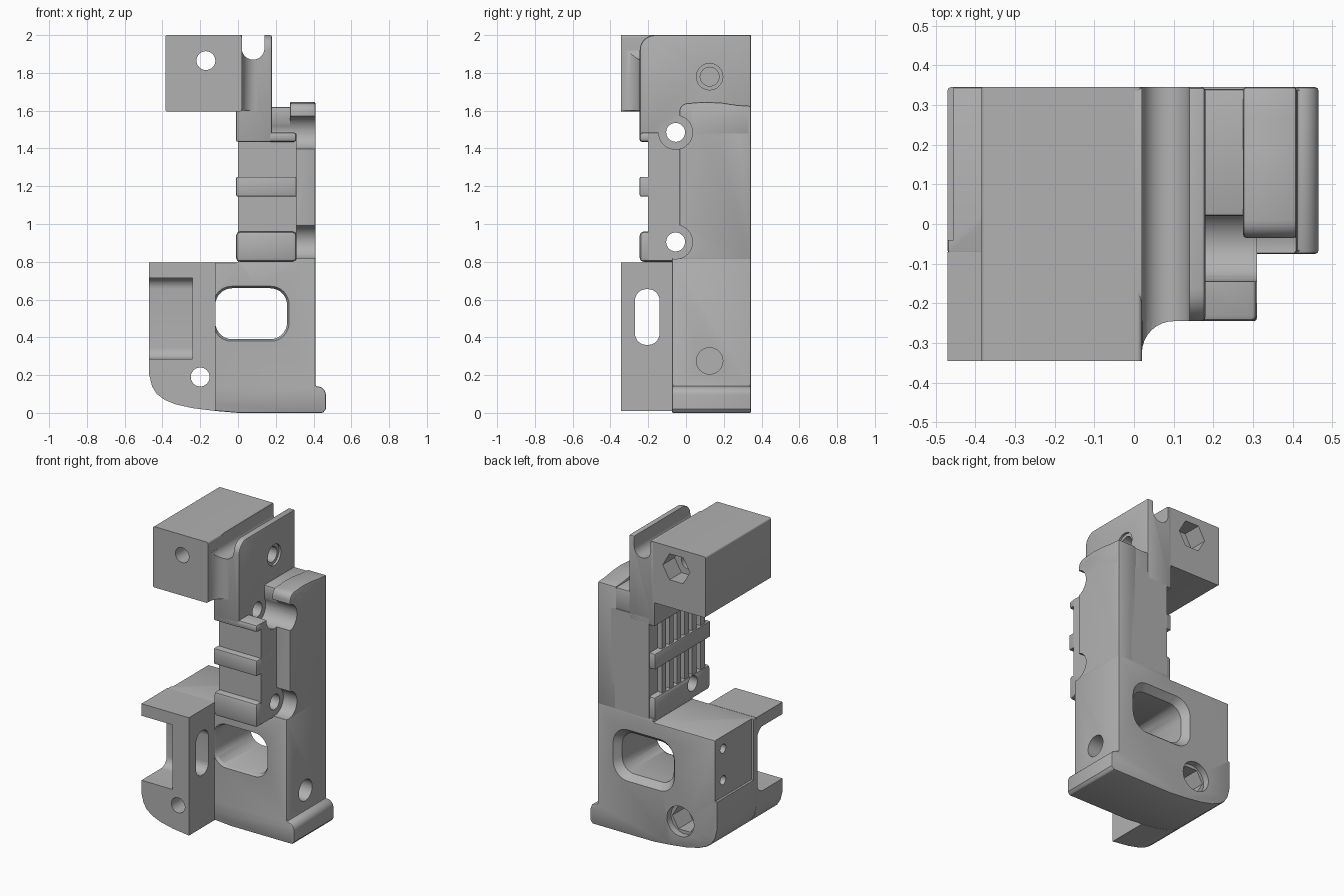
import bpy, bmesh, math
from math import sin, cos, pi, radians

if "Cube" in bpy.data.objects:
    bpy.data.objects.remove(bpy.data.objects["Cube"], do_unlink=True)

grey = bpy.data.materials.new("plain grey")
grey.use_nodes = True
grey.diffuse_color = (0.44, 0.44, 0.44, 1)
grey.node_tree.nodes["Principled BSDF"].inputs["Base Color"].default_value = (0.44, 0.44, 0.44, 1)


def activate(ob):
    bpy.ops.object.select_all(action='DESELECT')
    ob.select_set(True)
    bpy.context.view_layer.objects.active = ob


def prism(name, pts, axis, a, b, grow=0.0, bevel=0.0):
    """Extrude a 2D profile along an axis; grow widens the far end."""
    place = {'x': lambda u, v, t: (t, u, v),
             'y': lambda u, v, t: (u, t, v),
             'z': lambda u, v, t: (u, v, t)}[axis]
    us, vs = [p[0] for p in pts], [p[1] for p in pts]
    cu, cv = (min(us) + max(us)) / 2, (min(vs) + max(vs)) / 2
    su = 1 + 2 * grow / (max(us) - min(us))
    sv = 1 + 2 * grow / (max(vs) - min(vs))
    bm = bmesh.new()
    near = [bm.verts.new(place(u, v, a)) for u, v in pts]
    far = [bm.verts.new(place(cu + (u - cu) * su, cv + (v - cv) * sv, b)) for u, v in pts]
    bm.faces.new(near)
    bm.faces.new(far)
    n = len(pts)
    for i in range(n):
        j = (i + 1) % n
        bm.faces.new((near[i], near[j], far[j], far[i]))
    bmesh.ops.recalc_face_normals(bm, faces=bm.faces)
    me = bpy.data.meshes.new(name)
    bm.to_mesh(me)
    bm.free()
    me.materials.append(grey)
    ob = bpy.data.objects.new(name, me)
    bpy.context.collection.objects.link(ob)
    if bevel:
        m = ob.modifiers.new("edge", 'BEVEL')
        m.width, m.segments, m.limit_method, m.angle_limit = bevel, 2, 'ANGLE', radians(40)
        activate(ob)
        bpy.ops.object.modifier_apply(modifier=m.name)
    return ob


def arc(cu, cv, r, start, end, n=8):
    return [(cu + r * cos(radians(start + (end - start) * i / n)),
             cv + r * sin(radians(start + (end - start) * i / n))) for i in range(n + 1)]


def rect(u0, u1, v0, v1):
    return [(u0, v0), (u1, v0), (u1, v1), (u0, v1)]


def rounded(u0, u1, v0, v1, r):
    return (arc(u0 + r, v0 + r, r, 180, 270) + arc(u1 - r, v0 + r, r, 270, 360)
            + arc(u1 - r, v1 - r, r, 0, 90) + arc(u0 + r, v1 - r, r, 90, 180))


def circle(u, v, r, n=32):
    return arc(u, v, r, 0, 360 - 360 / n, n - 1)


def cut(parts, *profile):
    tool = prism("cutter", *profile)
    tool.hide_render = True
    for ob in parts:
        m = ob.modifiers.new("cut", 'BOOLEAN')
        m.operation, m.solver, m.object = 'DIFFERENCE', 'EXACT', tool
        activate(ob)
        bpy.ops.object.modifier_apply(modifier=m.name)
    bpy.data.objects.remove(tool, do_unlink=True)


# Lower body with curved bottom and foot
curve = [(-.47, .2), (-.455, .14), (-.43, .1), (-.39, .07), (-.33, .045), (-.24, .025), (-.12, .01)]
lower_body = prism("lower_body", [(-.47, .795)] + curve + [(0, 0), (.45, 0), (.465, .02)]
                   + arc(.42, .095, .045, 0, 90) + [(.41, .14), (.41, .82), (0, .82), (0, .795)],
                   'y', -.075, .345, 0, .008)
side_block = prism("side_block", [(-.47, .795)] + curve + [(-.12, .795)], 'y', -.345, -.07)

# Column, raised outer rail and upper body
column = prism("column", rect(.03, .31, -.2, .345), 'z', .81, 1.48)
column_top = prism("column_top", rect(.03, .41, .02, .34), 'z', 1.47, 1.62, 0, .008)
rail = prism("outer_rail", [(-.035, .81), (.345, .81), (.345, 1.625), (.27, 1.63), (.19, 1.642),
                            (.1, 1.647)] + arc(.01, 1.595, .045, 90, 180, 5),
             'x', .275, .41, 0, .008)
upper = prism("upper_body", [(-.245, 1.435), (.345, 1.435), (.345, 2)]
              + arc(-.165, 1.92, .08, 90, 180), 'x', -.01, .18, 0, .01)
blend = prism("corner_blend", [(0, -.2), (0, -.34)] + arc(.1, -.325, .08, 180, 90) + [(.1, -.2)],
              'z', 1.6, 1.92)
top_block = prism("top_block", rounded(-.385, .02, 1.595, 2, .012), 'y', -.345, .345)

# Grip bands and the vertical ribs between them
bands = [prism("grip_band", rect(-.245, .34, z0, z1), 'x', -.01, .31, 0, bev)
         for z0, z1, bev in ((.8, .96, .02), (1.145, 1.25, .008), (1.435, 1.485, .015))]
ribs = [prism("grip_rib", rect(0, .035, y, y + .045), 'z', .9, 1.46)
        for y in (-.198, -.11, -.03, .05, .13, .21)]

# Groove on top
cut([upper, top_block, blend], arc(.08, 1.93, .06, 180, 360, 14) + [(.14, 2.1), (.02, 2.1)],
    'y', -.5, .5)

# Cross bolt holes with counterbores
for z, inner in ((1.485, .18), (.905, .31)):
    drilled = [column, column_top, rail, upper, lower_body] + bands + ribs
    cut(drilled, circle(-.055, z, .05), 'x', -.1, .6)
    cut([column, column_top, rail, lower_body] + bands, circle(-.055, z, .09), 'x', inner, .6)

# Blind holes in the right side
cut([upper], circle(.125, 1.78, .07), 'x', .165, .3)
cut([upper], circle(.125, 1.78, .05), 'x', .06, .3)
cut([rail], circle(.1, 1.535, .042), 'x', .33, .6)
cut([lower_body], circle(.125, .275, .07), 'x', .25, .6)

# Window through the lower body, widened at both mouths
window = rounded(-.12, .26, .39, .66, .09)
cut([lower_body], window, 'y', -.5, .5)
cut([lower_body], window, 'y', .30, .35, .04)
cut([lower_body], rounded(-.118, .258, .392, .658, .09), 'y', -.05, -.08, .015)

# Side block pocket, slot and the shallow side panel with pin holes
cut([side_block], rounded(-.6, -.08, .285, .715, .06), 'x', -.6, -.24)
cut([side_block], rounded(-.27, -.14, .36, .655, .06), 'x', -.3, -.05)
cut([lower_body, side_block], rect(-.04, .4, .39, .9), 'x', -.6, -.455)
for z in (.71, .5):
    cut([lower_body], circle(.26, z, .03, 16), 'x', -.6, -.38)

# Bolt holes along the depth with nut pockets at the back
cut([top_block], circle(-.17, 1.865, .05), 'y', -.5, .5)
cut([top_block], circle(-.17, 1.865, .1, 6), 'y', .22, .5)
cut([side_block, lower_body], circle(-.2, .19, .05), 'y', -.5, .5)
cut([lower_body], circle(-.2, .19, .1), 'y', .3, .5)
cut([lower_body], circle(-.2, .19, .09, 6), 'y', .15, .5)

# Smooth shading with sharp edges kept
for ob in [lower_body, side_block, column, column_top, rail, upper, blend, top_block] + bands + ribs:
    activate(ob)
    bpy.ops.object.shade_smooth_by_angle(angle=radians(30))
